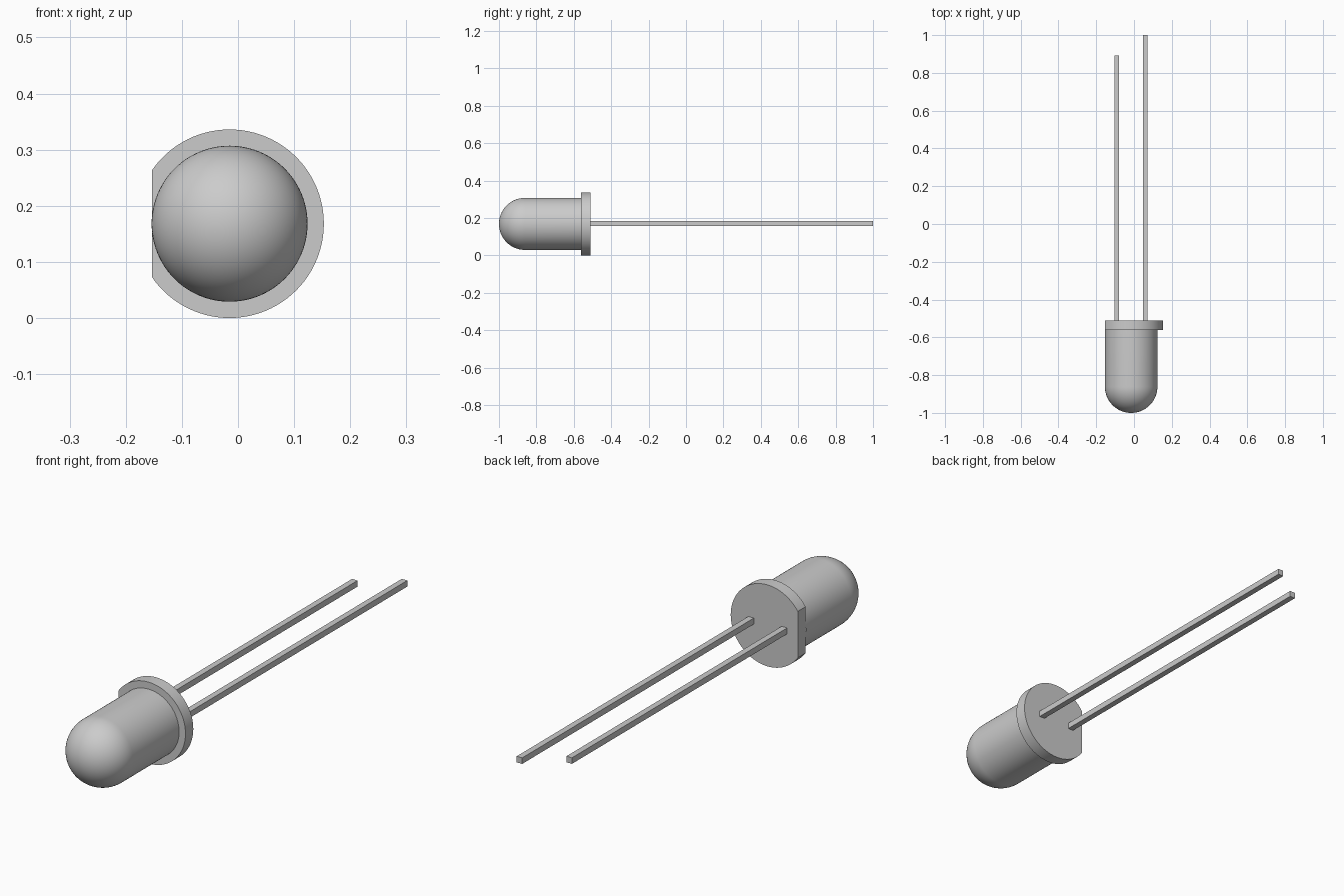
import bpy, bmesh, math
from mathutils import Vector, Matrix

if "Cube" in bpy.data.objects:
    bpy.data.objects.remove(bpy.data.objects["Cube"])

CX, CZ = -0.015, 0.168           # axis of the bulb, running along y
BULB_R, RIM_R = 0.139, 0.168
RIM_FRONT, RIM_BACK = -0.561, -0.51
SEGMENTS = 96


def add_object(name, bm, smooth=False):
    bmesh.ops.recalc_face_normals(bm, faces=bm.faces[:])
    mesh = bpy.data.meshes.new(name)
    bm.to_mesh(mesh)
    bm.free()
    obj = bpy.data.objects.new(name, mesh)
    bpy.context.collection.objects.link(obj)
    if smooth:
        bpy.ops.object.select_all(action='DESELECT')
        obj.select_set(True)
        bpy.context.view_layer.objects.active = obj
        bpy.ops.object.shade_smooth_by_angle(angle=math.radians(30))
    return obj


def lathe(profile):
    """Spin (radius, y) points round the bulb axis."""
    bm = bmesh.new()
    verts = [bm.verts.new((CX + r, y, CZ)) for r, y in profile]
    edges = [bm.edges.new(pair) for pair in zip(verts, verts[1:])]
    bmesh.ops.spin(bm, geom=verts + edges, cent=(CX, 0, CZ), axis=(0, 1, 0),
                   angle=math.tau, steps=SEGMENTS, use_duplicate=False)
    bmesh.ops.remove_doubles(bm, verts=bm.verts[:], dist=1e-5)
    return bm


def add_leg(name, x, end):
    width = 0.025
    bm = bmesh.new()
    bmesh.ops.create_cube(bm, size=1, matrix=(
        Matrix.Translation((x, (RIM_BACK + end) / 2, CZ + 0.002))
        @ Matrix.Diagonal((width, end - RIM_BACK, width, 1))))
    return add_object(name, bm)


# domed lens: half-sphere nose running into a straight barrel
dome_y, steps = -1 + BULB_R, 24
profile = [(BULB_R * math.sin(a), dome_y - BULB_R * math.cos(a))
           for a in (math.pi / 2 * i / steps for i in range(steps + 1))]
add_object("lens", lathe(profile + [(BULB_R, RIM_FRONT)]), smooth=True)

# rim with one flat side
bm = lathe([(0, RIM_FRONT), (RIM_R, RIM_FRONT), (RIM_R, RIM_BACK), (0, RIM_BACK)])
cut = bmesh.ops.bisect_plane(bm, geom=bm.verts[:] + bm.edges[:] + bm.faces[:],
                             plane_co=Vector((-0.153, 0, 0)), plane_no=(-1, 0, 0),
                             clear_outer=True)
bmesh.ops.holes_fill(bm, edges=[e for e in bm.edges if e.is_boundary])
add_object("rim", bm, smooth=True)

# square wire legs, one shorter than the other
add_leg("short_leg", CX - 0.077, 0.893)
add_leg("long_leg", CX + 0.075, 1.0)
